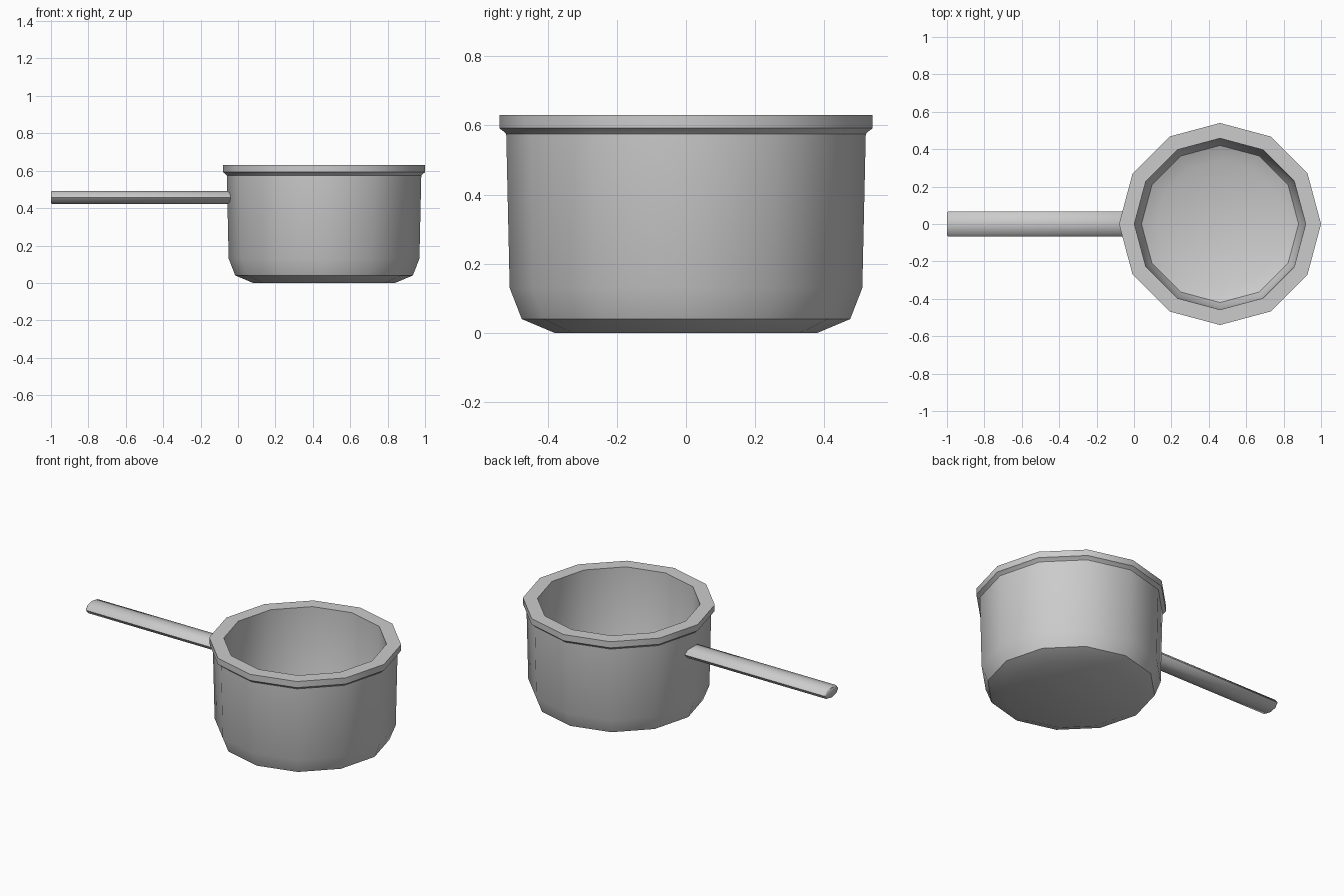
import bpy, bmesh, math

if "Cube" in bpy.data.objects:
    bpy.data.objects.remove(bpy.data.objects["Cube"])


def make_object(name, bm, angle):
    bmesh.ops.recalc_face_normals(bm, faces=bm.faces)
    mesh = bpy.data.meshes.new(name)
    bm.to_mesh(mesh)
    bm.free()
    ob = bpy.data.objects.new(name, mesh)
    bpy.context.collection.objects.link(ob)
    bpy.ops.object.select_all(action='DESELECT')
    ob.select_set(True)
    bpy.context.view_layer.objects.active = ob
    bpy.ops.object.shade_smooth_by_angle(angle=math.radians(angle))
    return ob


def loft(name, rings, angle):
    """Join equal-sized rings of points and close both ends."""
    bm = bmesh.new()
    loops = [[bm.verts.new(p) for p in ring] for ring in rings]
    n = len(loops[0])
    for a, b in zip(loops, loops[1:]):
        for i in range(n):
            j = (i + 1) % n
            bm.faces.new((a[i], a[j], b[j], b[i]))
    bm.faces.new(loops[0])
    bm.faces.new(loops[-1])
    return make_object(name, bm, angle)


# pot: outer wall, flared lip, then the inner wall down to the floor
SIDES = 12
profile = [(0.38, 0), (0.475, 0.04), (0.51, 0.13), (0.52, 0.575),
           (0.528, 0.583), (0.54, 0.592), (0.54, 0.63), (0.458, 0.63),
           (0.45, 0.14), (0.42, 0.075), (0.34, 0.04)]
steps = [i * math.tau / SIDES for i in range(SIDES)]
loft("pot", [[(0.46 + r * math.cos(a), r * math.sin(a), z) for a in steps]
             for r, z in profile], 40)

# handle: flattened eight-sided bar with slightly rounded ends
eight = [i * math.tau / 8 for i in range(8)]
stations = [(-1.0, 0.86), (-0.993, 1), (-0.03, 1), (-0.02, 0.86)]
loft("handle", [[(x, 0.068 * s * math.cos(a), 0.457 + 0.035 * s * math.sin(a))
                 for a in eight] for x, s in stations], 50)
